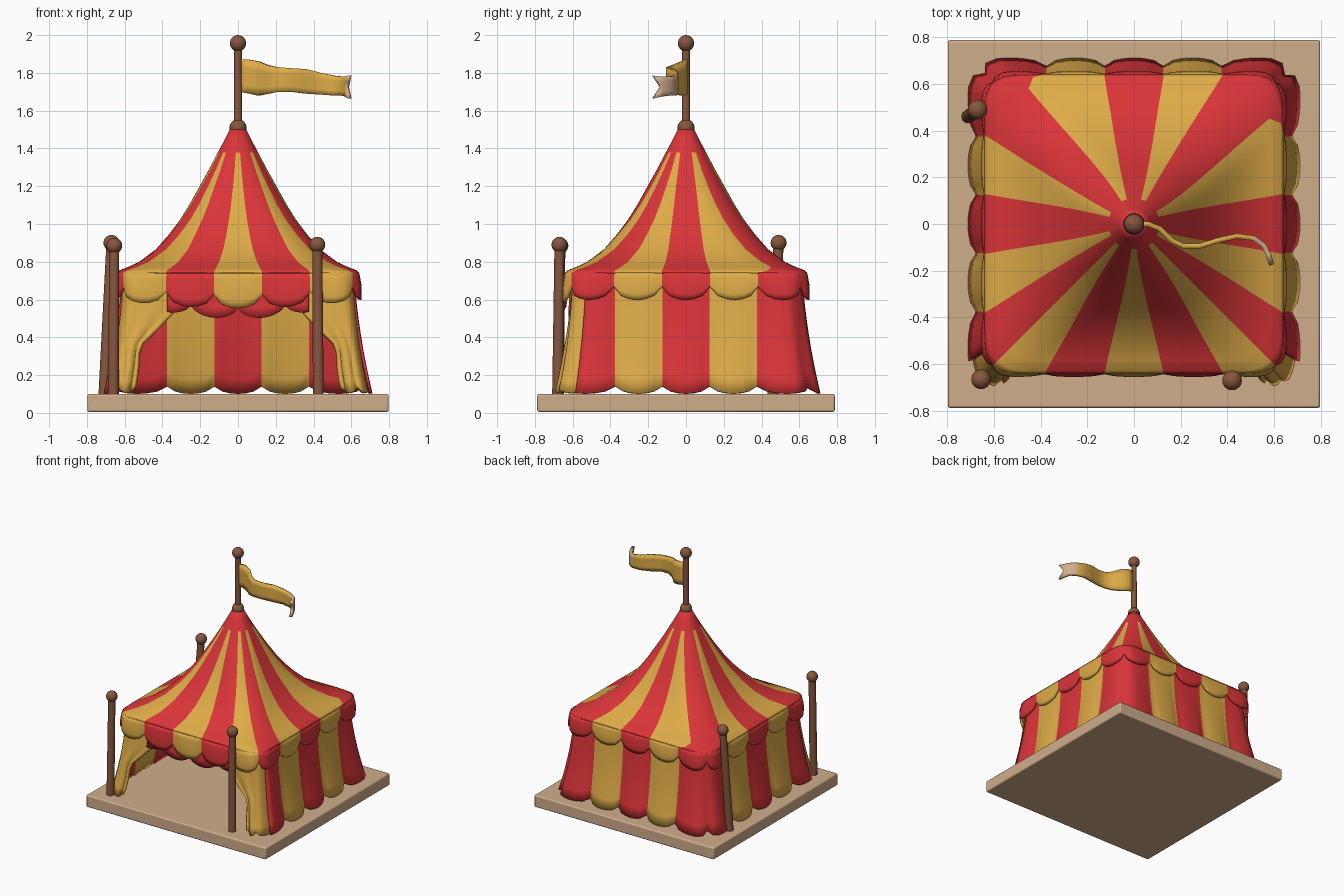
import bpy, bmesh, math
from mathutils import Vector

if "Cube" in bpy.data.objects:
    bpy.data.objects.remove(bpy.data.objects["Cube"])


def material(name, r, g, b):
    m = bpy.data.materials.new(name)
    m.diffuse_color = (r, g, b, 1)
    m.use_nodes = True
    m.node_tree.nodes["Principled BSDF"].inputs["Base Color"].default_value = m.diffuse_color
    return m


RED = material("red_cloth", 0.70, 0.035, 0.04)
YELLOW = material("yellow_cloth", 0.73, 0.41, 0.065)
TAN = material("tan_board", 0.63, 0.42, 0.26)
BROWN = material("brown_wood", 0.24, 0.095, 0.048)


def finish(ob, angle=50):
    bpy.ops.object.select_all(action='DESELECT')
    ob.select_set(True)
    bpy.context.view_layer.objects.active = ob
    bpy.ops.object.shade_smooth_by_angle(angle=math.radians(angle))


def grid(name, rows, cols, point, mat, closed=False, thick=0.015, mats=(RED, YELLOW)):
    """Cloth sheet: point(i, j) gives positions, mat(i, j) the face colour."""
    bm = bmesh.new()
    v = [[bm.verts.new(point(i, j)) for j in range(cols)] for i in range(rows)]
    for i in range(rows - 1):
        for j in range(cols if closed else cols - 1):
            k = (j + 1) % cols
            f = bm.faces.new((v[i][j], v[i][k], v[i + 1][k], v[i + 1][j]))
            f.material_index = mat(i, j)
    me = bpy.data.meshes.new(name)
    bm.to_mesh(me)
    bm.free()
    for m in mats:
        me.materials.append(m)
    ob = bpy.data.objects.new(name, me)
    bpy.context.collection.objects.link(ob)
    finish(ob, 60)
    if thick:
        s = ob.modifiers.new("thickness", 'SOLIDIFY')
        s.thickness = thick
        s.offset = 0
    return ob


# Square plan: 4 sides (front, right, back, left), 5 stripes each
N = 30
NORMALS = [(0, -1), (1, 0), (0, 1), (-1, 0)]


def side_a(j):
    j %= 4 * N
    return j // N, -1 + 2 * (j % N) / N


def ring(side, u, h, r, z):
    """Point at offset u along one side of a rounded square of half-width h."""
    n = Vector(NORMALS[side])
    p = n * h + Vector((-n.y, n.x)) * u
    k = h - r
    c = Vector((max(-k, min(k, p.x)), max(-k, min(k, p.y))))
    d = p - c
    p = c + d.normalized() * r if d.length > 1e-6 else p
    return Vector((p.x, p.y, z))


def straight(a, h):
    """Stripes keep their width, only the corner ones grow."""
    b = abs(a)
    u = b * 0.625 if b <= 0.6 else 0.375 + (b - 0.6) / 0.4 * (h - 0.375)
    return math.copysign(u, a)


def stripe(j):
    j %= 4 * N
    k = (j % N) // 6
    return (k + (1 if j // N == 0 else 0)) % 2


def scallop(a):
    return abs(math.cos(math.pi * a * 2.5)) ** 0.55


# Roof
PROFILE = [(.637, .735), (.625, .748), (.58, .765), (.52, .793), (.43, .86), (.36, .94),
           (.30, 1.02), (.25, 1.10), (.20, 1.19), (.15, 1.28), (.10, 1.375), (.06, 1.45), (.03, 1.51)]


def roof_point(i, j):
    h, z = PROFILE[i]
    s, a = side_a(j)
    t = (z - 0.735) / 0.775
    sign = -1 if s == 0 else 1
    wide = 0
    if s in (1, 2) and a > 0.2:  # wider yellow stripes toward the back corners
        wide = 0.19 * min((a - 0.2) / 0.4, (1 - a) / 0.4) * (1 - t) * min(1, i / 2)
    a += sign * 0.11 * t * math.sin(math.pi * 2.5 * a) * (1 - abs(a) ** 8) + wide
    return ring(s, a * h, h, h * (0.18 + 0.80 * t ** 0.65), z)


grid("roof", len(PROFILE), 4 * N, roof_point, lambda i, j: 0 if i >= 10 else stripe(j), True)


# Scalloped valance under the eave
def valance_point(i, j):
    s, a = side_a(j)
    t = i / 5
    e = scallop(a)
    z = 0.742 - t * (0.075 + 0.068 * e)
    if s == 0:
        z -= t * 0.045 * (1 - a * a)
    h = 0.632 + 0.012 * math.sin(t * math.pi * 0.7) * (0.2 + e)
    return ring(s, a * h, h, 0.115, z)


grid("valance", 6, 4 * N, valance_point, lambda i, j: stripe(j), True, 0.018)


# Inner red valance above the doorway
def inner_point(i, j):
    x = -0.375 + 0.75 * j / 36
    t = i / 4
    e = abs(math.sin(math.pi * x / 0.25)) ** 0.55
    return Vector((x, -0.605 - 0.01 * e * t, 0.73 - t * (0.14 + 0.055 * e + 0.035 * (1 - (x / 0.375) ** 2))))


grid("doorway_valance", 5, 37, inner_point, lambda i, j: 0)


# Flaring walls on three sides
def wall_half(z):
    t = (0.73 - z) / 0.63
    return 0.608 + 0.028 * t + 0.056 * t * t


J0, J1 = N + 2, 4 * N - 2


def wall_point(i, j):
    s, a = side_a(j + J0)
    t = i / 8
    e = scallop(a)
    z = 0.73 - t * (0.59 + 0.038 * e)
    h = wall_half(z)
    return ring(s, straight(a, h), h + 0.026 * t * (e - 0.5), 0.11, z)


grid("walls", 9, J1 - J0 + 1, wall_point, lambda i, j: stripe(j + J0))

# Tied-back curtains at the front corners
CURTAIN = [(.73, .30), (.62, .30), (.57, .315), (.52, .35), (.46, .41), (.41, .46), (.37, .505),
           (.32, .525), (.24, .53), (.17, .54), (.105, .55)]


def curtain(name, sx):
    def point(i, j):
        z, xin = CURTAIN[i]
        h = wall_half(z)
        t = j / 16
        if t < 0.4:  # starts just inside the side wall, then turns the corner
            q = t / 0.4
            x, y = h - 0.022 - 0.02 * q ** 3, -0.49 - (h - 0.51) * q
            x += 0.012 * math.sin(q * math.pi)
        else:
            q = (t - 0.4) / 0.6
            x = h - 0.042 + (xin - h + 0.042) * q
            y = -h + 0.02 + 0.012 * math.sin(q * 10) * (i / 10)
        if i == 10:
            z += 0.03 * (1 - abs(math.sin(t * 2 * math.pi)))
        return Vector((sx * x, y, z))
    grid(name, len(CURTAIN), 17, point, lambda i, j: 1, False, 0.022)


curtain("curtain_left", -1)
curtain("curtain_right", 1)

# Base board
bpy.ops.mesh.primitive_cube_add(size=1, location=(0, 0, 0.0525))
base = bpy.context.object
base.name = "base_board"
base.scale = (1.595, 1.575, 0.095)
bpy.ops.object.transform_apply(location=False, rotation=False, scale=True)
base.data.materials.append(TAN)
bev = base.modifiers.new("soft_edge", 'BEVEL')
bev.width = 0.010
bev.segments = 3
finish(base)


# Poles with ball tops
def ball(name, p, r):
    bpy.ops.mesh.primitive_uv_sphere_add(segments=24, ring_count=14, radius=r, location=p)
    ob = bpy.context.object
    ob.name = name
    ob.data.materials.append(BROWN)
    finish(ob)


def pole(name, a, b, r, rb):
    a, b = Vector(a), Vector(b)
    d = b - a
    bpy.ops.mesh.primitive_cone_add(vertices=20, radius1=r, radius2=r * 0.92, depth=d.length,
                                    location=(a + b) / 2)
    ob = bpy.context.object
    ob.name = name
    ob.rotation_euler = d.to_track_quat('Z', 'Y').to_euler()
    ob.data.materials.append(BROWN)
    finish(ob)
    ball(name + "_ball", b, rb)


pole("front_left_pole", (-0.66, -0.675, 0.09), (-0.655, -0.665, 0.885), 0.029, 0.042)
pole("front_right_pole", (0.425, -0.68, 0.09), (0.42, -0.67, 0.89), 0.029, 0.042)
pole("back_left_pole", (-0.71, 0.46, 0.09), (-0.67, 0.49, 0.90), 0.029, 0.042)
pole("flag_pole", (0, 0, 1.45), (0, 0, 1.957), 0.022, 0.043)
ball("roof_tip_ball", (0, 0, 1.51), 0.045)

# Waving flag: x, y, lower z, upper z
FLAG = [(.01, 0, 1.70, 1.87), (.06, 0, 1.69, 1.87), (.11, -.02, 1.68, 1.86), (.16, -.07, 1.69, 1.84),
        (.21, -.095, 1.70, 1.83), (.28, -.095, 1.70, 1.825), (.36, -.07, 1.69, 1.82),
        (.44, -.052, 1.685, 1.80), (.51, -.06, 1.68, 1.785), (.555, -.09, 1.68, 1.78), (.575, -.13, 1.675, 1.78),
        (.59, -.175, 1.665, 1.785)]


def flag_point(i, j):
    x, y, z0, z1 = FLAG[i]
    t = j / 4
    if i == len(FLAG) - 1:  # swallow-tail notch
        n = 1 - abs(2 * t - 1)
        x, y = x - 0.012 * n, y + 0.04 * n
    return Vector((x, y, z0 + (z1 - z0) * t))


# The tail is tan on its back side only, yellow on the front
flag = grid("flag", len(FLAG), 5, flag_point, lambda i, j: 2 if i >= 8 else 0, False, 0.022,
            (YELLOW, YELLOW, TAN, YELLOW))
flag.modifiers["thickness"].material_offset = 1
